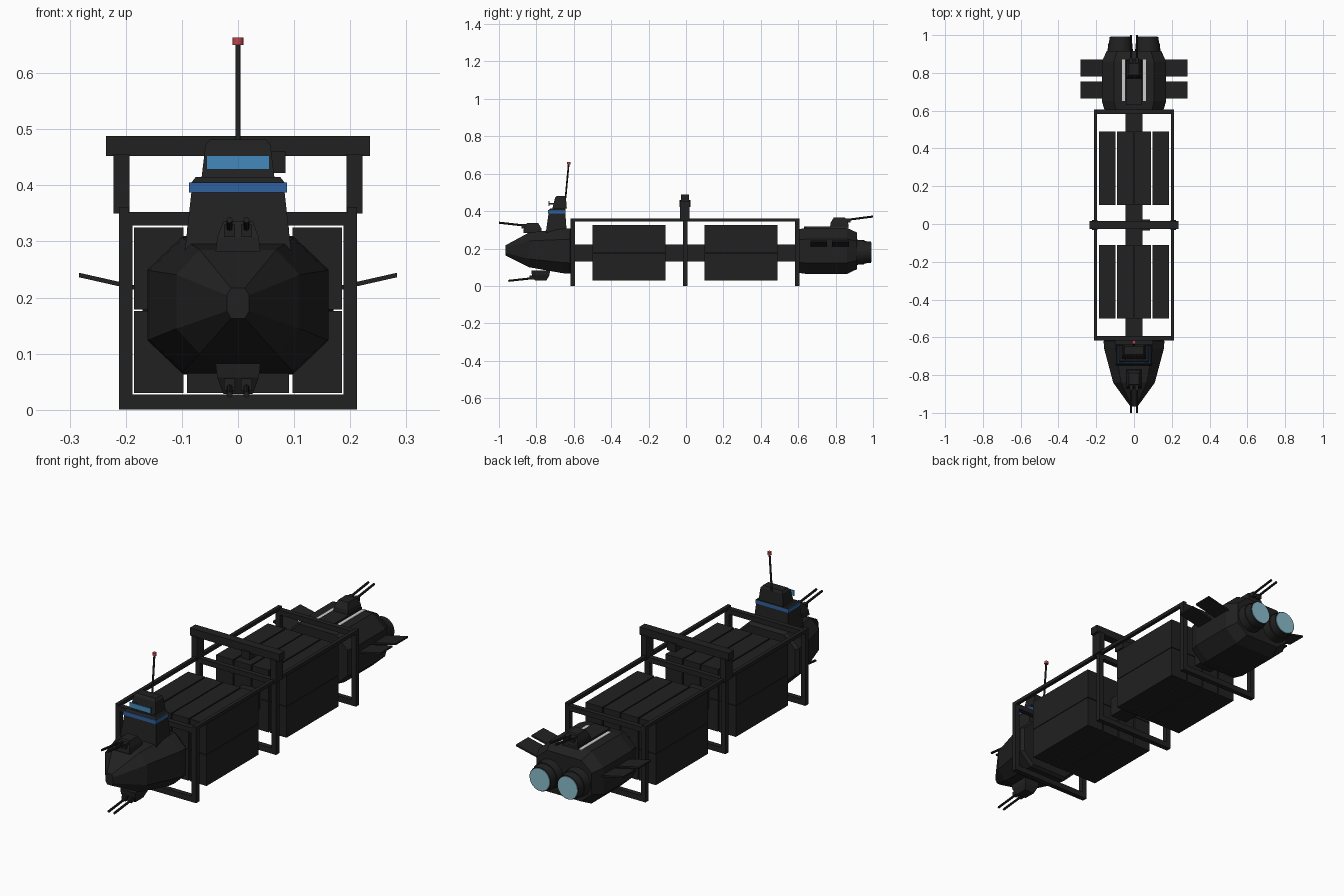
import bpy, bmesh, math
from mathutils import Vector

if "Cube" in bpy.data.objects:
    bpy.data.objects.remove(bpy.data.objects["Cube"])


def material(name, color):
    m = bpy.data.materials.new(name)
    m.diffuse_color = (*color, 1)
    m.use_nodes = True
    m.node_tree.nodes["Principled BSDF"].inputs["Base Color"].default_value = m.diffuse_color
    return m


BLACK = material("black_hull", (0.015, 0.015, 0.015))
BLUE = material("blue_glass", (0.03, 0.12, 0.35))
SKY = material("light_blue_glass", (0.06, 0.25, 0.5))
GLOW = material("engine_glow", (0.25, 0.5, 0.6))
RED = material("red_lamp", (0.5, 0.06, 0.07))
WHITE = material("white_stripe", (0.8, 0.8, 0.8))


def make(name, verts, faces, mat=BLACK):
    mesh = bpy.data.meshes.new(name)
    mesh.from_pydata(verts, [], faces)
    bm = bmesh.new()
    bm.from_mesh(mesh)
    bmesh.ops.recalc_face_normals(bm, faces=bm.faces)
    bm.to_mesh(mesh)
    bm.free()
    ob = bpy.data.objects.new(name, mesh)
    bpy.context.collection.objects.link(ob)
    mesh.materials.append(mat)
    return ob


def loft(name, rings, mat=BLACK):
    """Skin a list of equally long closed rings and cap both ends."""
    n = len(rings[0])
    verts = [v for r in rings for v in r]
    faces = [(i * n + j, i * n + (j + 1) % n, (i + 1) * n + (j + 1) % n, (i + 1) * n + j)
             for i in range(len(rings) - 1) for j in range(n)]
    faces += [tuple(range(n)), tuple(range(len(verts) - n, len(verts)))]
    return make(name, verts, faces, mat)


def rect(x0, x1, y0, y1, z):
    return [(x0, y0, z), (x1, y0, z), (x1, y1, z), (x0, y1, z)]


def box(name, x0, x1, y0, y1, z0, z1, mat=BLACK):
    return loft(name, [rect(x0, x1, y0, y1, z0), rect(x0, x1, y0, y1, z1)], mat)


def octagon(y, w, z0, z1):
    """Chamfered hull cross-section of half width w."""
    t, c = w * 0.62, (z1 - z0) * 0.24
    return [(-t, y, z0), (t, y, z0), (w, y, z0 + c), (w, y, z1 - c),
            (t, y, z1), (-t, y, z1), (-w, y, z1 - c), (-w, y, z0 + c)]


def rod(name, a, b, r0, r1=None, mat=BLACK, n=12):
    a, b = Vector(a), Vector(b)
    r1 = r0 if r1 is None else r1
    d = (b - a).normalized()
    u = d.cross(Vector((1, 0, 0))).normalized()
    v = d.cross(u)
    ring = lambda p, r: [p + r * (u * math.cos(k) + v * math.sin(k))
                         for k in (2 * math.pi * i / n for i in range(n))]
    ob = loft(name, [ring(a, r0), ring(b, r1)], mat)
    bpy.ops.object.select_all(action='DESELECT')
    ob.select_set(True)
    bpy.context.view_layer.objects.active = ob
    bpy.ops.object.shade_smooth_by_angle(angle=math.radians(40))
    return ob


def turret(name, y, z, way, up, reach, tip_z):
    """Twin gun turret: way = firing direction in y, up = +1 or -1."""
    loft(name + "_base", [rect(-.04, .04, y - .05, y + .05, z),
                          rect(-.037, .037, y - .047, y + .047, z + up * .025),
                          rect(-.026, .026, y - .03, y + .03, z + up * .054)])
    for s in (-1, 1):
        x = s * .015
        rod(name + "_barrel", (x, y, z + up * .036), (x, reach, tip_z), .0055, n=8)
        box(name + "_mantlet", x - .01, x + .01, y + way * .025, y + way * .06,
            z + up * .026, z + up * .048)


# central spine
box("spine", -.045, .045, -.63, .63, .13, .222)

# cargo containers: two bays, four columns, two layers
for bay in (-.5, .1):
    for cx in (-.141, -.0465, .0465, .141):
        for z in (.03, .179):
            box("container", cx - .044, cx + .044, bay, bay + .39, z, z + .146)

# three support frames
for y in (-.605, -.005, .595):
    for s in (-1, 1):
        x0, x1 = sorted((s * .188, s * .212))
        box("frame_post", x0, x1, y - .012, y + .012, 0, .352)
    box("frame_sill", -.212, .212, y - .012, y + .012, 0, .027)
    box("frame_header", -.212, .212, y - .012, y + .012, .328, .352)

# top rails and central gantry
for s in (-1, 1):
    x0, x1 = sorted((s * .195, s * .212))
    box("top_rail", x0, x1, -.617, .607, .345, .361)
    x0, x1 = sorted((s * .193, s * .222))
    box("gantry_post", x0, x1, -.032, .02, .35, .456)
box("gantry_beam", -.235, .235, -.026, .015, .452, .488)
box("gantry_trolley", .04, .085, -.034, .023, .422, .46)

# bow hull
loft("bow_hull", [octagon(-.965, .02, .163, .217), octagon(-.84, .11, .1, .285),
                  octagon(-.66, .158, .068, .305), octagon(-.62, .161, .065, .308),
                  octagon(-.605, .15, .075, .3)])

# bridge tower
loft("bridge_lower", [rect(-.095, .095, -.75, -.637, .28),
                      rect(-.083, .083, -.735, -.645, .388)])
box("bridge_window_band", -.087, .087, -.738, -.645, .387, .405, BLUE)
loft("bridge_roof", [rect(-.083, .083, -.733, -.643, .405),
                     rect(-.075, .075, -.725, -.643, .415)])
loft("bridge_upper", [rect(-.065, .065, -.715, -.637, .413),
                      rect(-.058, .058, -.7, -.642, .472),
                      rect(-.05, .05, -.69, -.648, .482)])
box("bridge_front_window", -.056, .056, -.735, -.73, .428, .453, SKY)
for s in (-1, 1):
    box("window_bracket", s * .04 - .004, s * .04 + .004, -.73, -.7, .436, .444)

# antenna mast with lamp
rod("antenna_mast", (0, -.644, .47), (0, -.627, .655), .0045)
rod("antenna_lamp", (0, -.627, .65), (0, -.6265, .663), .0095, mat=RED)

# stern hull with raised spine and stripes
loft("stern_hull", [octagon(.6, .155, .07, .303), octagon(.65, .17, .063, .31),
                    octagon(.86, .17, .063, .31), octagon(.915, .145, .09, .285)])
box("stern_ridge", -.042, .042, .63, .87, .29, .318)
for s in (-1, 1):
    box("stern_stripe", s * .055 - .008, s * .055 + .008, .65, .87, .3, .312, WHITE)

# engines and radiator fins
for s in (-1, 1):
    x = s * .073
    rod("engine_housing", (x, .88, .18), (x, .955, .18), .07, .064, n=24)
    rod("engine_nozzle", (x, .955, .18), (x, .99, .18), .06, .056, n=24)
    rod("engine_glow", (x, .985, .18), (x, .993, .18), .052, mat=GLOW, n=24)
    for y0, y1 in ((.665, .755), (.78, .872)):
        root, tip = rect(0, 0, y0, y1, 0), []
        fin = [[(s * px, y, pz + dz) for y, dz in
                ((y0, -.004), (y1, -.004), (y1, .004), (y0, .004))]
               for px, pz in ((.15, .21), (.283, .24))]
        loft("stern_fin", fin)

# gun turrets
turret("bow_top_turret", -.82, .282, -1, 1, -1.0, .338)
turret("bow_bottom_turret", -.777, .082, -1, -1, -.95, .027)
turret("stern_turret", .82, .312, 1, 1, 1.0, .371)
